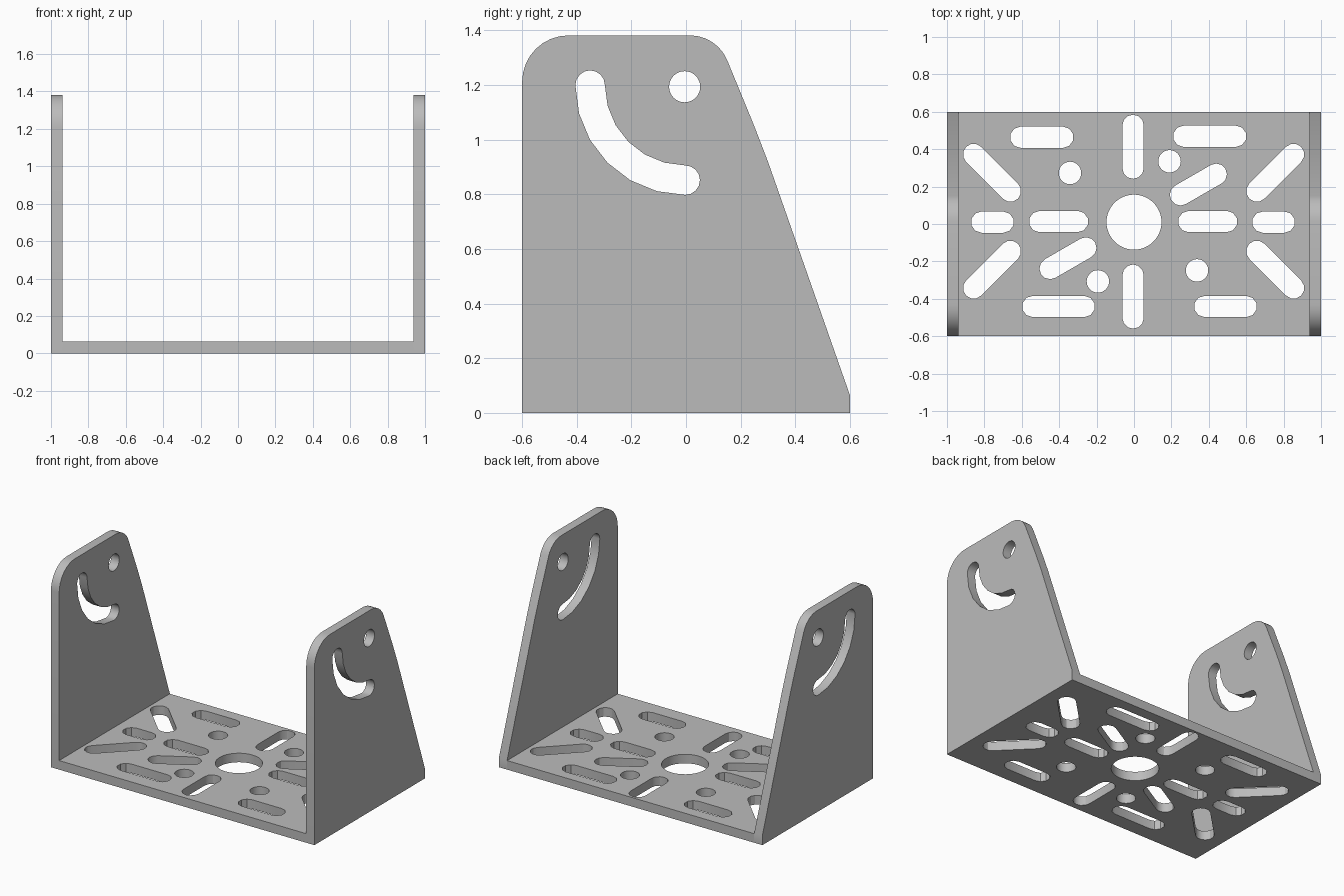
import bpy
import bmesh
from math import radians, sin, cos
from mathutils import Vector, Matrix

cube = bpy.data.objects.get("Cube")
if cube:
    bpy.data.objects.remove(cube, do_unlink=True)

THICK = 0.062
WIDTH = 0.114

grey = bpy.data.materials.new("plain grey")
grey.use_nodes = True
colour = (0.5, 0.5, 0.5, 1)
grey.diffuse_color = colour
grey.node_tree.nodes["Principled BSDF"].inputs["Base Color"].default_value = colour


def arc(cx, cy, r, start, end, steps):
    """Points along a circular arc, angles in degrees."""
    angles = [radians(start + (end - start) * i / steps) for i in range(steps + 1)]
    return [(cx + r * cos(a), cy + r * sin(a)) for a in angles]


def circle(cx, cy, r, steps=32):
    return arc(cx, cy, r, 0, 360, steps)[:-1]


def slot(cx, cy, length, angle=0, steps=6):
    """Straight slot with round ends."""
    r = WIDTH / 2
    h = length / 2 - r
    dx, dy = h * cos(radians(angle)), h * sin(radians(angle))
    return (arc(cx + dx, cy + dy, r, angle - 90, angle + 90, steps)
            + arc(cx - dx, cy - dy, r, angle + 90, angle + 270, steps))


def plate(name, loops, matrix):
    """Extruded flat plate; the first loop is the outline, the rest are holes."""
    curve = bpy.data.curves.new(name + " outline", 'CURVE')
    curve.dimensions = '2D'
    curve.fill_mode = 'BOTH'
    curve.extrude = THICK / 2
    for pts in loops:
        spline = curve.splines.new('POLY')
        spline.points.add(len(pts) - 1)
        for p, (x, y) in zip(spline.points, pts):
            p.co = (x, y, 0, 1)
        spline.use_cyclic_u = True
    helper = bpy.data.objects.new(name + " helper", curve)
    bpy.context.collection.objects.link(helper)
    bpy.context.view_layer.update()
    deps = bpy.context.evaluated_depsgraph_get()
    mesh = bpy.data.meshes.new_from_object(helper.evaluated_get(deps))
    bpy.data.objects.remove(helper, do_unlink=True)
    bpy.data.curves.remove(curve)

    # Weld the walls to the caps
    bm = bmesh.new()
    bm.from_mesh(mesh)
    bmesh.ops.remove_doubles(bm, verts=bm.verts, dist=0.0005)
    bmesh.ops.recalc_face_normals(bm, faces=bm.faces)
    bm.to_mesh(mesh)
    bm.free()
    mesh.materials.clear()
    mesh.materials.append(grey)
    mesh.transform(matrix)
    obj = bpy.data.objects.new(name, mesh)
    bpy.context.collection.objects.link(obj)
    bpy.ops.object.select_all(action='DESELECT')
    obj.select_set(True)
    bpy.context.view_layer.objects.active = obj
    bpy.ops.object.shade_smooth_by_angle(angle=radians(30))
    return obj


# Base plate with mounting slots and holes
inner = 1 - THICK
base = [[(-inner, -0.6), (inner, -0.6), (inner, 0.6), (-inner, 0.6)],
        circle(0, 0.01, 0.147, 48)]
base += [circle(x, y, 0.06) for x, y in
         [(-0.342, 0.273), (0.19, 0.335), (-0.193, -0.307), (0.337, -0.248)]]
base += [slot(-0.005, y, 0.343, 90) for y in (0.413, -0.388)]
base += [slot(x, y, length, 0, 5) for x, y, length in
         [(-0.493, 0.464, 0.34), (0.405, 0.469, 0.393),
          (-0.404, -0.441, 0.39), (0.489, -0.441, 0.337),
          (-0.757, 0.01, 0.23), (0.746, 0.01, 0.23),
          (-0.403, 0.013, 0.318), (0.394, 0.013, 0.318)]]
base += [slot(sx * 0.757 - 0.002, 0.015 + sy * 0.259, 0.392, 45 * sx * sy)
         for sx in (-1, 1) for sy in (-1, 1)]
base += [slot(0.344, 0.211, 0.335, 30), slot(-0.353, -0.183, 0.335, 30)]
plate("base_plate", base, Matrix.Translation((0, 0, THICK / 2)))

# Side plate: sloped back edge, rounded top, pivot hole and curved slot
outline = [(-0.6, 0), (0.6, 0), (0.6, 0.065), (0.3, 0.92), (0.25, 1.05)]
outline += arc(0.015, 1.235, 0.147, 23, 90, 6)
outline += arc(-0.43, 1.212, 0.17, 90, 180, 8)
mid, half = 0.348, 0.054
curved = (arc(-0.003, 1.2, mid + half, 180, 270, 6)
          + arc(-0.003, 1.2 - mid, half, -90, 90, 8)[1:-1]
          + arc(-0.003, 1.2, mid - half, 270, 180, 6)
          + arc(-0.003 - mid, 1.2, half, 0, 180, 8)[1:-1])
side = [outline, circle(-0.005, 1.194, 0.057), curved]
upright = Matrix.Rotation(radians(90), 4, 'Z') @ Matrix.Rotation(radians(90), 4, 'X')
for name, sign in (("left_side_plate", 1), ("right_side_plate", -1)):
    offset = Matrix.Translation(Vector((sign * (1 - THICK / 2), 0, 0)))
    plate(name, side, offset @ upright)
